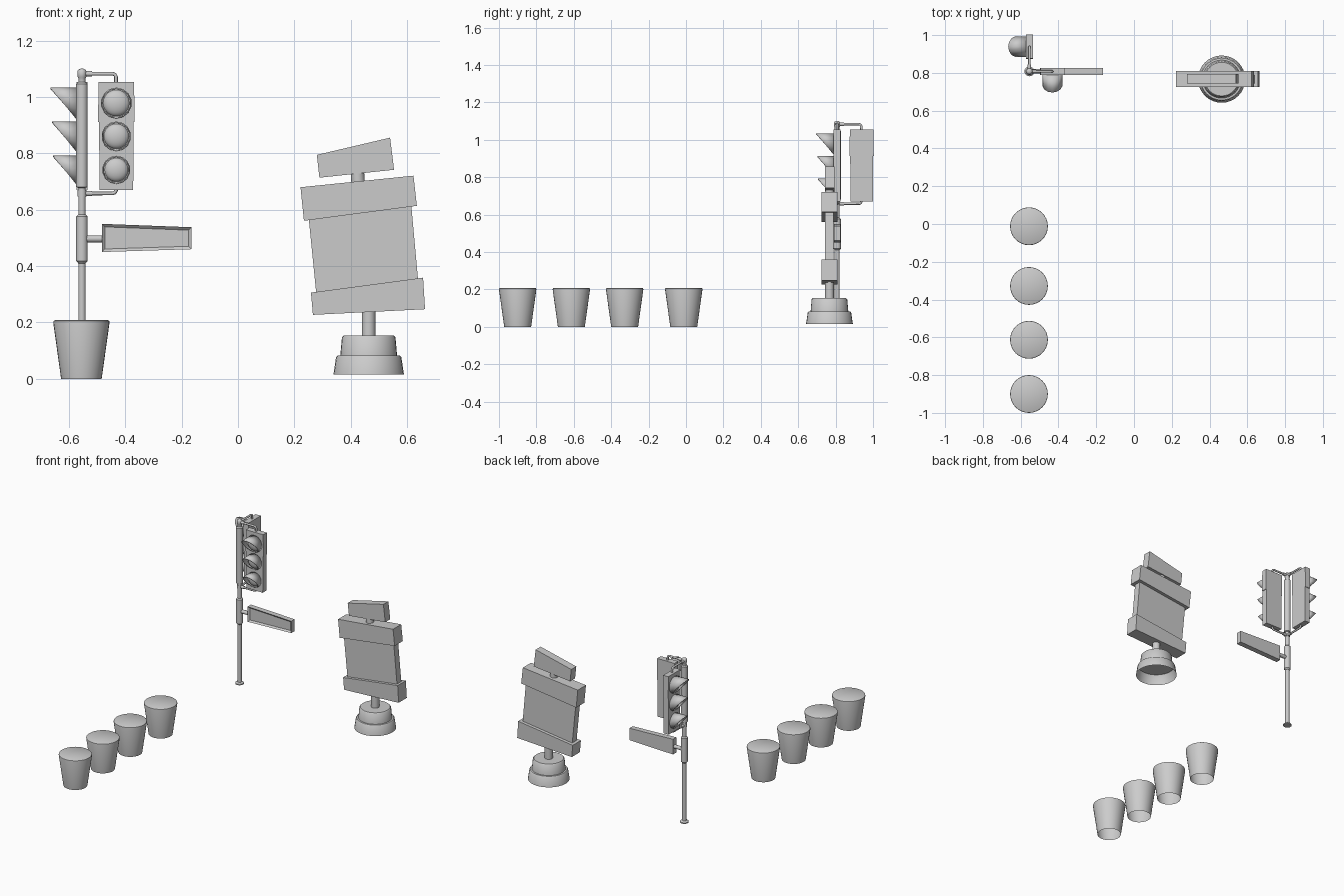
import bpy, bmesh, math
from mathutils import Matrix, Vector

if "Cube" in bpy.data.objects:
    bpy.data.objects.remove(bpy.data.objects["Cube"])

I = Matrix.Identity(4)


def finish(name, bm, mat=I, smooth=True):
    bm.transform(mat)
    bmesh.ops.recalc_face_normals(bm, faces=bm.faces)
    me = bpy.data.meshes.new(name)
    bm.to_mesh(me)
    bm.free()
    ob = bpy.data.objects.new(name, me)
    bpy.context.collection.objects.link(ob)
    if smooth:
        bpy.ops.object.select_all(action='DESELECT')
        ob.select_set(True)
        bpy.context.view_layer.objects.active = ob
        bpy.ops.object.shade_smooth_by_angle(angle=math.radians(40))
    return ob


def lathe(name, profile, loc, n=32, mat=I, cap_bottom=True):
    """Revolve (radius, z) points round the z axis."""
    bm = bmesh.new()
    rings = []
    for r, z in profile:
        rings.append([bm.verts.new((r * math.cos(2 * math.pi * i / n),
                                    r * math.sin(2 * math.pi * i / n), z)) for i in range(n)])
    for a, b in zip(rings, rings[1:]):
        for i in range(n):
            j = (i + 1) % n
            bm.faces.new((a[i], a[j], b[j], b[i]))
    bm.faces.new(rings[-1])
    if cap_bottom:
        bm.faces.new(rings[0][::-1])
    return finish(name, bm, Matrix.Translation(loc) @ mat)


def prism(name, pts, y0, y1, mat=I, inset=0, depth=0):
    """Extrude an (x, z) outline from y0 to y1, optionally recessing the front."""
    bm = bmesh.new()
    f = bm.faces.new([bm.verts.new((x, y0, z)) for x, z in pts])
    ext = bmesh.ops.extrude_face_region(bm, geom=[f], use_keep_orig=True)
    for v in ext['geom']:
        if isinstance(v, bmesh.types.BMVert):
            v.co.y = y1
    bmesh.ops.recalc_face_normals(bm, faces=bm.faces)
    if inset:
        front = [q for q in bm.faces if q.normal.y < -0.9]
        bmesh.ops.inset_region(bm, faces=front, thickness=inset)
        for v in front[0].verts:
            v.co.y += depth
    return finish(name, bm, mat, smooth=False)


def tube(name, pts, r, mat=I):
    cu = bpy.data.curves.new(name, 'CURVE')
    cu.dimensions = '3D'
    cu.bevel_depth = r
    cu.bevel_resolution = 2
    cu.use_fill_caps = True
    sp = cu.splines.new('POLY')
    sp.points.add(len(pts) - 1)
    for p, c in zip(sp.points, pts):
        p.co = (*(mat @ Vector(c)), 1)
    ob = bpy.data.objects.new(name, cu)
    bpy.context.collection.objects.link(ob)


def visor(name, x, z, r, length, mat, n=14):
    """Round hood cut diagonally: long at the top, nothing at the bottom."""
    bm = bmesh.new()
    back, front = [], []
    for i in range(n):
        a = 2 * math.pi * i / n + math.pi / 2
        c, s = math.cos(a) * r, math.sin(a) * r
        back.append(bm.verts.new((x + c, -0.018, z + s)))
        front.append(bm.verts.new((x + c, -0.022 - length * (s / r + 1) / 2, z + s)))
    for i in range(n):
        j = (i + 1) % n
        bm.faces.new((back[i], back[j], front[j], front[i]))
    ob = finish(name, bm, mat)
    so = ob.modifiers.new('thickness', 'SOLIDIFY')
    so.thickness = 0.005


# Row of tapered pots
for k, y in enumerate((-0.9, -0.613, -0.328, -0.012)):
    lathe(f'pot_{k + 1}', [(0.072, 0), (0.1, 0.2), (0.099, 0.205), (0.094, 0.208)],
          (-0.556, y, 0), cap_bottom=False)

# Signal pole with foot, sleeves and cap
P = Vector((-0.554, 0.808, 0))
lathe('signal_pole', [(0.026, 0.017), (0.026, 0.024), (0.022, 0.028), (0.013, 0.03),
                      (0.013, 0.41), (0.0205, 0.418), (0.0205, 0.576), (0.013, 0.583),
                      (0.013, 0.678), (0.0205, 0.681), (0.0205, 1.047), (0.013, 1.053),
                      (0.013, 1.068), (0.016, 1.072), (0.016, 1.092), (0.012, 1.098),
                      (0.004, 1.101)], P, n=20)
lathe('lower_clamp', [(0.016, 0.648), (0.016, 0.67)], P, n=20)

# Two mirrored signal heads: one faces the front, one faces left
swap = Matrix(((0, 1, 0, 0), (1, 0, 0, 0), (0, 0, 1, 0), (0, 0, 0, 1)))
for side, off, turn in (('front', 0.122, I), ('left', 0.131, swap)):
    M = Matrix.Translation(P) @ turn
    half = [(0.063, 1.054), (0.065, 0.912), (0.061, 0.912), (0.06, 0.671)]
    outline = [(off + w, z) for w, z in half] + [(off - w, z) for w, z in half[::-1]]
    prism(f'{side}_signal_housing', outline, -0.019, 0.019, M)
    for k, (z, r, ln) in enumerate(((0.979, 0.055, 0.09), (0.861, 0.0525, 0.084),
                                    (0.742, 0.05, 0.08))):
        visor(f'{side}_visor_{k + 1}', off, z, r, ln, M)
        bm = bmesh.new()
        bmesh.ops.create_uvsphere(bm, u_segments=24, v_segments=12, radius=r - 0.008)
        bmesh.ops.bisect_plane(bm, geom=bm.verts[:] + bm.edges[:] + bm.faces[:],
                               plane_co=(0, 0, 0), plane_no=(0, 1, 0), clear_outer=True)
        finish(f'{side}_lens_{k + 1}', bm,
               M @ Matrix.Translation((off, -0.018, z)) @ Matrix.Diagonal((1, 0.5, 1, 1)))
    # Bent brackets at top and bottom
    for lab, z, end in (('top', 1.083, 1.05), ('bottom', 0.658, 0.675)):
        s = 1 if end > z else -1
        e = off - 0.001
        tube(f'{side}_{lab}_bracket', [(0.01, 0, z), (e - 0.012, 0, z), (e - 0.004, 0, z + s * 0.003),
                                       (e, 0, z + s * 0.011), (e, 0, end)], 0.0065, M)
        tube(f'{side}_{lab}_bracket_sleeve', [(0.01, 0, z), (0.036, 0, z)], 0.0095, M)

# Tapered street sign on a short arm
tube('street_sign_arm', [(-0.55, 0.808, 0.497), (-0.478, 0.808, 0.497)], 0.0125)
prism('street_sign', [(-0.483, 0.55), (-0.165, 0.538), (-0.165, 0.46), (-0.483, 0.45)],
      0.79, 0.825, inset=0.015, depth=0.01)

# Stepped round base and post of the notice board
B = (0.464, 0.767, 0)
lathe('board_base_lower', [(0.125, 0.016), (0.116, 0.076), (0.111, 0.082), (0.095, 0.083)],
      B, cap_bottom=False)
lathe('board_base_upper', [(0.101, 0.08), (0.095, 0.147), (0.089, 0.153)], B)
lathe('board_post', [(0.024, 0.15), (0.024, 0.3)], B, n=20)

# Crooked notice board: panel, two thick rails, neck and top plank
prism('board_panel', [(0.248, 0.6), (0.612, 0.65), (0.642, 0.32), (0.28, 0.28)], 0.744, 0.789)
prism('board_upper_rail', [(0.222, 0.68), (0.623, 0.721), (0.635, 0.614), (0.234, 0.561)],
      0.725, 0.81)
prism('board_lower_rail', [(0.259, 0.306), (0.657, 0.359), (0.664, 0.247), (0.266, 0.227)],
      0.725, 0.81)
lathe('top_plank_neck', [(0.024, -0.04), (0.024, 0.04)], (0.425, 0.767, 0.717), n=20,
      mat=Matrix.Rotation(math.radians(-4), 4, 'Y'))
prism('top_plank', [(0.28, 0.795), (0.54, 0.856), (0.554, 0.742), (0.289, 0.714)],
      0.743, 0.795)
